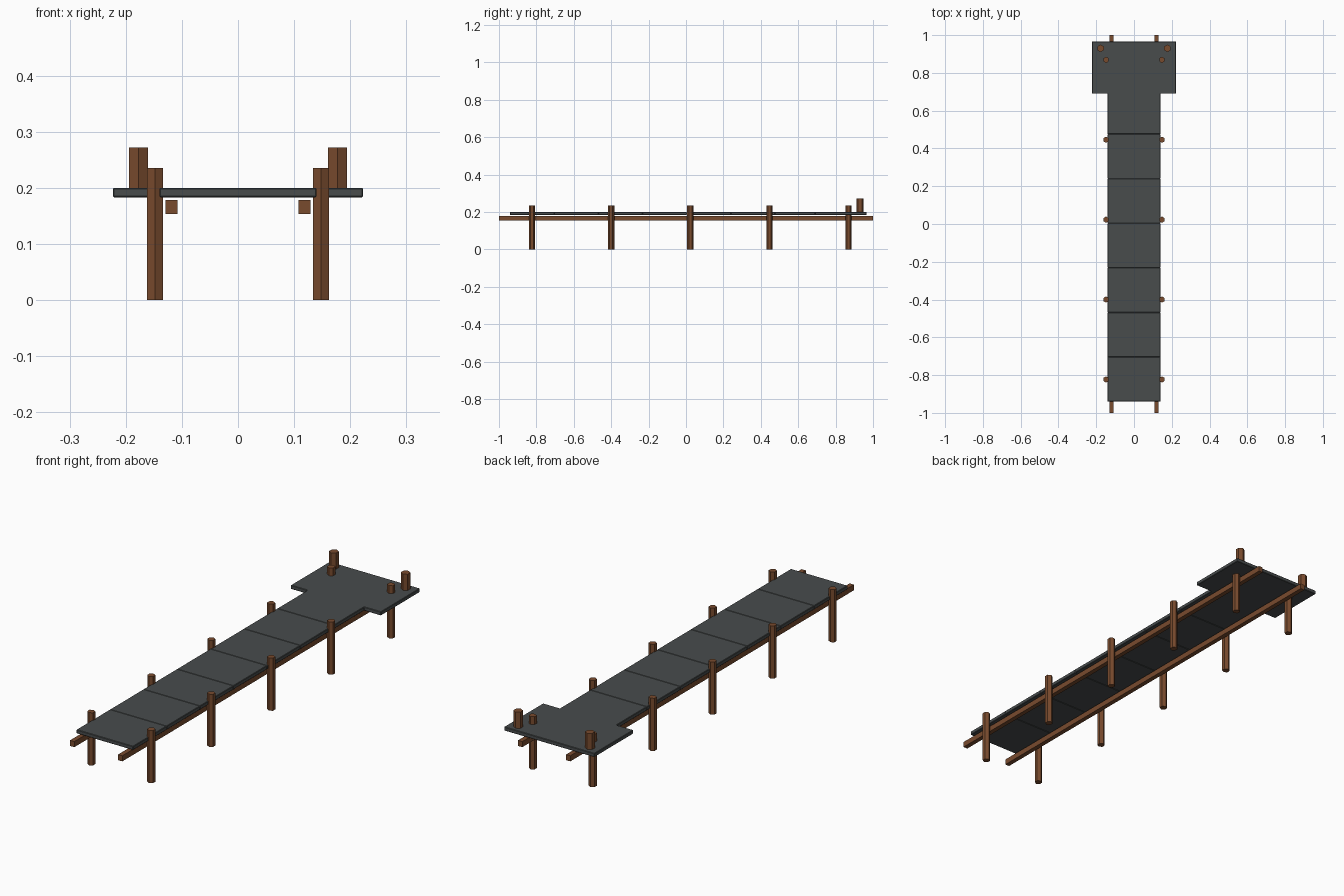
import bpy
import bmesh
import math

cube = bpy.data.objects.get("Cube")
if cube:
    bpy.data.objects.remove(cube, do_unlink=True)


def make_material(name, rgb):
    mat = bpy.data.materials.new(name)
    mat.use_nodes = True
    mat.diffuse_color = (*rgb, 1)
    mat.node_tree.nodes["Principled BSDF"].inputs["Base Color"].default_value = (*rgb, 1)
    return mat


wood = make_material("brown_wood", (0.19, 0.07, 0.027))
slate = make_material("grey_decking", (0.065, 0.072, 0.073))


def prism(name, outline, bottom, top, mat, bevel=0):
    """Extrude a flat outline upward, optionally softening its edges."""
    bm = bmesh.new()
    face = bm.faces.new([bm.verts.new((x, y, bottom)) for x, y in outline])
    extruded = bmesh.ops.extrude_face_region(bm, geom=[face])["geom"]
    for v in extruded:
        if isinstance(v, bmesh.types.BMVert):
            v.co.z = top
    bmesh.ops.recalc_face_normals(bm, faces=bm.faces)
    if bevel:
        bmesh.ops.bevel(bm, geom=bm.edges[:], offset=bevel, segments=1, affect='EDGES')
    mesh = bpy.data.meshes.new(name)
    bm.to_mesh(mesh)
    bm.free()
    mesh.materials.append(mat)
    obj = bpy.data.objects.new(name, mesh)
    bpy.context.collection.objects.link(obj)
    return obj


def rectangle(x0, x1, y0, y1):
    return [(x0, y0), (x1, y0), (x1, y1), (x0, y1)]


def hexagon(cx, cy, half_width):
    r = half_width / math.cos(math.pi / 6)
    angles = [math.pi / 2 + i * math.pi / 3 for i in range(6)]
    return [(cx + r * math.cos(a), cy + r * math.sin(a)) for a in angles]


# Walkway panels
half, start, step = 0.14, -0.94, 0.236
deck_low, deck_high = 0.183, 0.2
for i in range(6):
    y = start + i * step
    prism(f"deck_panel_{i + 1}", rectangle(-half, half, y, y + step),
          deck_low, deck_high, slate, 0.002)

# T-shaped end platform
wide, neck, shoulder, end = 0.223, start + 6 * step, 0.69, 0.965
right_side = [(half, neck), (half, shoulder), (wide, shoulder), (wide, end)]
left_side = [(-x, y) for x, y in reversed(right_side)]
prism("end_platform", right_side + left_side, deck_low, deck_high, slate, 0.002)

for side, label in ((1, "left"), (-1, "right")):
    # Long support beam
    x = side * 0.1185
    prism(f"{label}_beam", rectangle(x - 0.0105, x + 0.0105, -1, 1), 0.153, 0.178, wood)
    # Support posts
    for i in range(5):
        prism(f"{label}_post_{i + 1}", hexagon(side * 0.148, -0.823 + i * 0.423, 0.0142),
              0, 0.235, wood)
    # Mooring bollard on the platform corner
    prism(f"{label}_bollard", hexagon(side * 0.177, 0.93, 0.017), 0.19, 0.272, wood)
